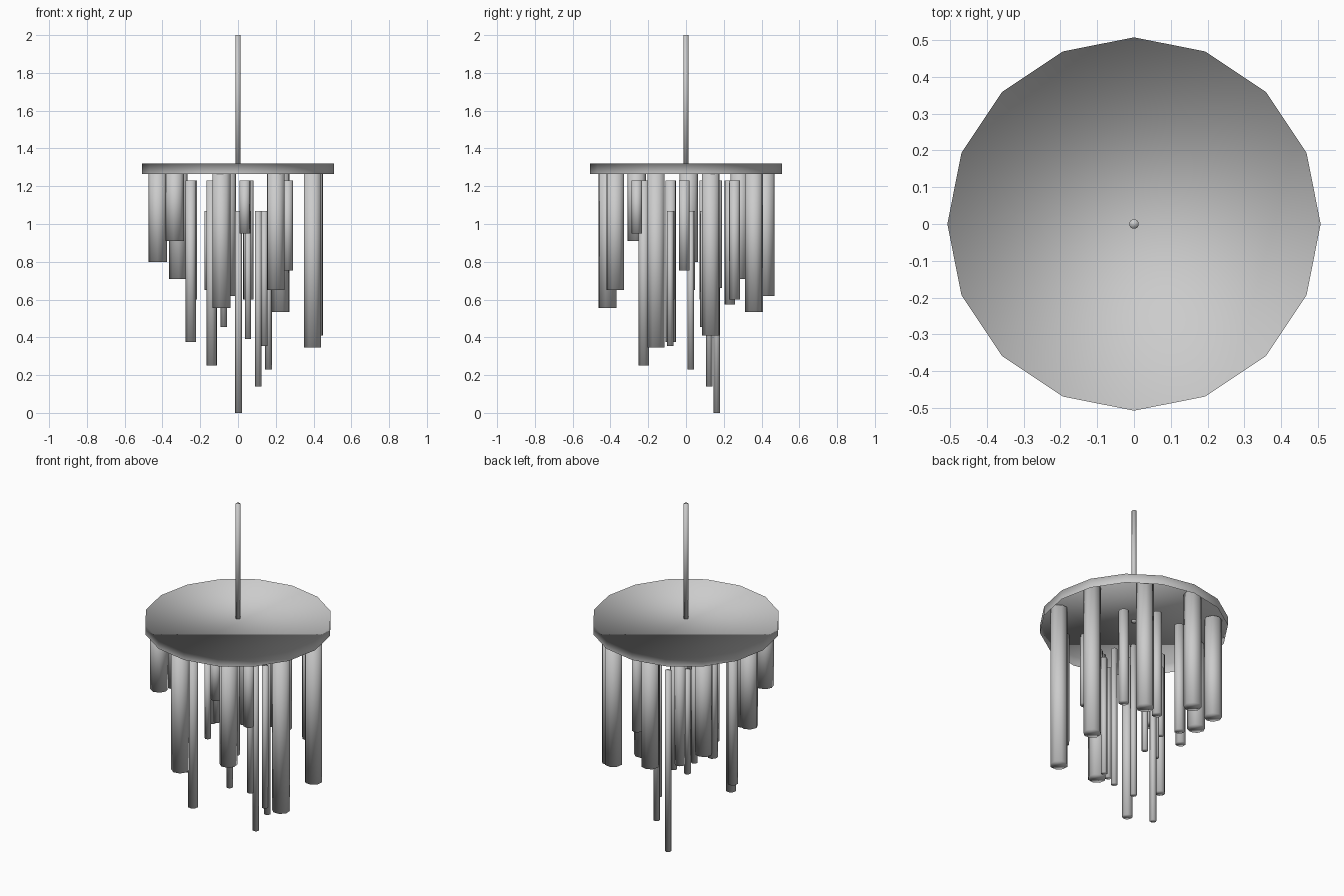
import bpy, bmesh, math
from mathutils import Matrix

cube = bpy.data.objects.get("Cube")
if cube:
    bpy.data.objects.remove(cube, do_unlink=True)

grey = bpy.data.materials.new("light_grey")
grey.use_nodes = True
grey.diffuse_color = (0.6, 0.6, 0.6, 1)
grey.node_tree.nodes["Principled BSDF"].inputs["Base Color"].default_value = (0.6, 0.6, 0.6, 1)

PLATE_TOP, PLATE_BOTTOM, PLATE_RADIUS = 1.32, 1.265, 0.507


def add_object(name, bm):
    """Turn a bmesh into a smooth grey object."""
    mesh = bpy.data.meshes.new(name)
    for face in bm.faces:
        face.smooth = True
    bm.to_mesh(mesh)
    bm.free()
    mesh.materials.append(grey)
    obj = bpy.data.objects.new(name, mesh)
    bpy.context.scene.collection.objects.link(obj)
    return obj


def rod(name, x, y, bottom, top, radius, sides=8, turn=0.0):
    """Closed upright cylinder between two heights."""
    bm = bmesh.new()
    place = Matrix.Translation((x, y, (bottom + top) / 2)) @ Matrix.Rotation(turn, 4, 'Z')
    bmesh.ops.create_cone(bm, cap_ends=True, segments=sides, radius1=radius,
                          radius2=radius, depth=top - bottom, matrix=place)
    return add_object(name, bm)


# Ceiling plate: sixteen-sided cap with a thin skirt, open underneath
bm = bmesh.new()
bmesh.ops.create_circle(bm, cap_ends=True, segments=16, radius=PLATE_RADIUS,
                        matrix=Matrix.Translation((0, 0, PLATE_TOP)))
cap = bm.faces[:][0]
cap.normal_update()
if cap.normal.z < 0:
    cap.normal_flip()
skirt = bmesh.ops.extrude_edge_only(bm, edges=bm.edges[:])["geom"]
for v in skirt:
    if isinstance(v, bmesh.types.BMVert):
        v.co.z = PLATE_BOTTOM
# Skirt faces look inward
for face in bm.faces:
    face.normal_update()
    if abs(face.normal.z) < 0.5 and face.normal.dot(face.calc_center_median()) > 0:
        face.normal_flip()
add_object("ceiling_plate", bm)

# Hanging rod
rod("hanging_rod", 0, 0, PLATE_TOP - 0.01, 2.0, 0.013, sides=12)

# Rings of pendants: ring radius, tube radius, top, first angle, bottoms every 40 degrees
RINGS = {
    "outer_pendant": (0.425, 0.049, 1.315, -22,
                      [0.345, 0.41, 0.535, 0.62, 0.71, 0.80, 0.91, 0.555, 0.65]),
    "middle_pendant": (0.263, 0.029, 1.23, -2,
                       [0.755, 0.66, 0.60, 0.575, 0.60, 0.375, 0.25, 0.95, 0.80]),
    "inner_pendant": (0.163, 0.018, 1.07, 9,
                      [0.23, 0.14, 0.0, 0.455, 0.65, 0.60, None, 0.39, 0.355]),
}
for name, (ring, radius, top, start, bottoms) in RINGS.items():
    for i, bottom in enumerate(bottoms):
        if bottom is None:
            continue
        a = math.radians(start + 40 * i)
        # One inner pendant hangs nearer the middle
        r = 0.12 if bottom == 0.455 else ring
        rod(f"{name}_{i + 1}", r * math.cos(a), r * math.sin(a), bottom, top, radius, turn=a)
